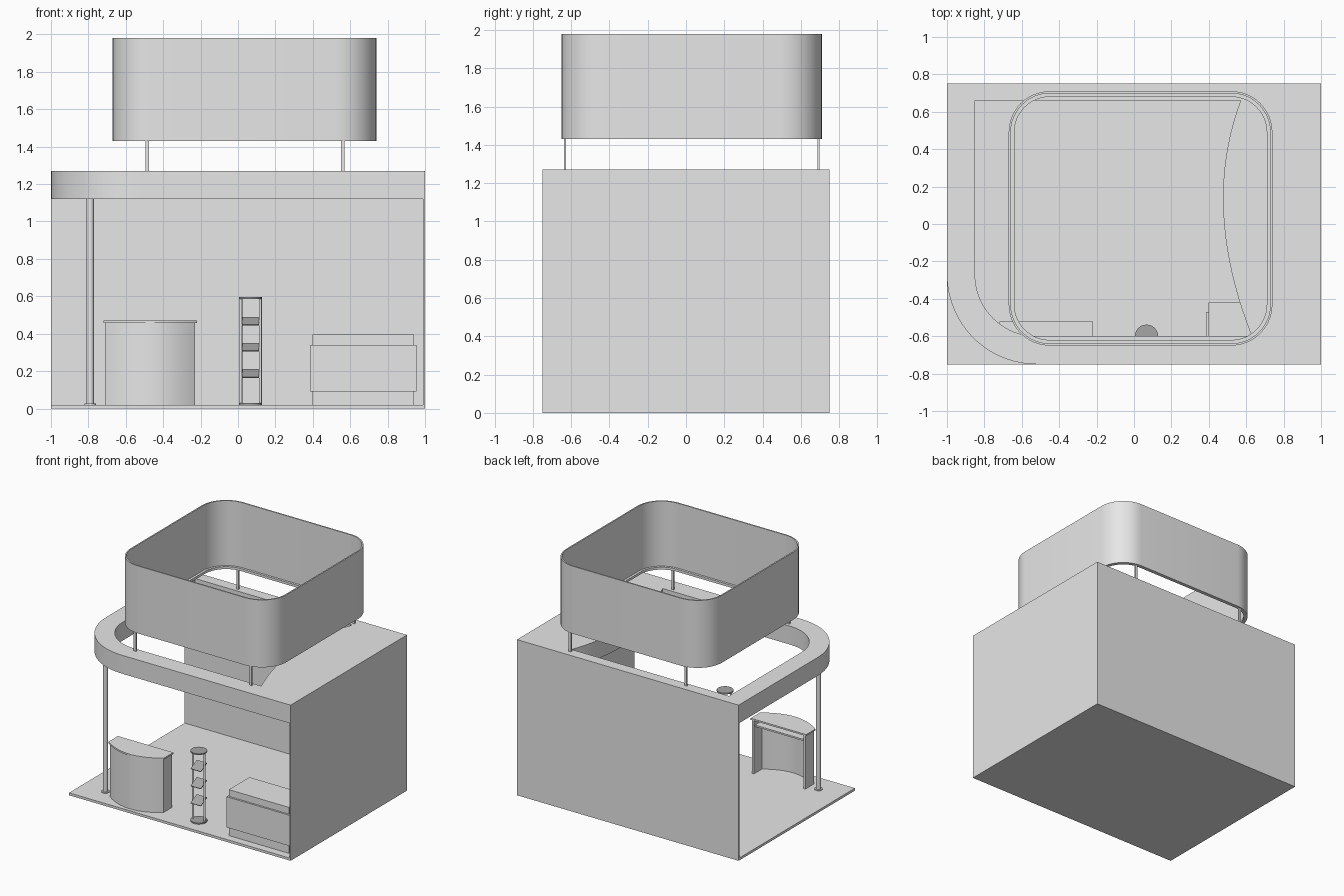
import bpy, bmesh, math
from mathutils import Vector

if "Cube" in bpy.data.objects:
    bpy.data.objects.remove(bpy.data.objects["Cube"])


def material(name, v):
    m = bpy.data.materials.new(name)
    m.diffuse_color = (v, v, v, 1)
    m.use_nodes = True
    m.node_tree.nodes["Principled BSDF"].inputs["Base Color"].default_value = m.diffuse_color
    return m


LIGHT = material("light_grey", 0.8)
DARK = material("dark_grey", 0.38)


def finish(name, bm, mat, smooth=False):
    me = bpy.data.meshes.new(name)
    bmesh.ops.recalc_face_normals(bm, faces=bm.faces)
    bm.to_mesh(me)
    bm.free()
    me.materials.append(mat)
    ob = bpy.data.objects.new(name, me)
    bpy.context.collection.objects.link(ob)
    if smooth:
        bpy.ops.object.select_all(action='DESELECT')
        ob.select_set(True)
        bpy.context.view_layer.objects.active = ob
        bpy.ops.object.shade_smooth_by_angle(angle=math.radians(30))
    return ob


def box(name, x0, x1, y0, y1, z0, z1, mat=LIGHT):
    bm = bmesh.new()
    bmesh.ops.create_cube(bm, size=1)
    for v in bm.verts:
        v.co = Vector(((x0 + x1) / 2 + v.co.x * (x1 - x0),
                       (y0 + y1) / 2 + v.co.y * (y1 - y0),
                       (z0 + z1) / 2 + v.co.z * (z1 - z0)))
    return finish(name, bm, mat)


def cylinder(name, x, y, r, z0, z1, mat=LIGHT, n=32):
    bm = bmesh.new()
    bmesh.ops.create_cone(bm, cap_ends=True, segments=n, radius1=r, radius2=r, depth=z1 - z0)
    bmesh.ops.translate(bm, verts=bm.verts, vec=(x, y, (z0 + z1) / 2))
    return finish(name, bm, mat, True)


def prism(name, loops, z0, z1, mat=LIGHT):
    """Extrude an outline (later loops are holes) from z0 to z1."""
    bm = bmesh.new()
    edges = []
    for loop in loops:
        vs = [bm.verts.new((x, y, z0)) for x, y in loop]
        edges += [bm.edges.new((vs[i - 1], vs[i])) for i in range(len(vs))]
    bmesh.ops.triangle_fill(bm, edges=edges, use_beauty=True, use_dissolve=False)
    ext = bmesh.ops.extrude_face_region(bm, geom=bm.faces[:], use_keep_orig=True)
    top = [g for g in ext["geom"] if isinstance(g, bmesh.types.BMVert)]
    bmesh.ops.translate(bm, verts=top, vec=(0, 0, z1 - z0))
    return finish(name, bm, mat, True)


def arc(cx, cy, r, a0, a1, n=16):
    return [(cx + r * math.cos(math.radians(a0 + (a1 - a0) * i / n)),
             cy + r * math.sin(math.radians(a0 + (a1 - a0) * i / n))) for i in range(n + 1)]


def round_rect(x0, x1, y0, y1, r):
    return (arc(x0 + r, y0 + r, r, 180, 270, 12) + arc(x1 - r, y0 + r, r, 270, 360, 12)
            + arc(x1 - r, y1 - r, r, 0, 90, 12) + arc(x0 + r, y1 - r, r, 90, 180, 12))


def bow(p, m, q, n=20):
    """Parabolic bow from p to q passing through m halfway."""
    c = [2 * m[k] - (p[k] + q[k]) / 2 for k in (0, 1)]
    return [tuple((1 - t) ** 2 * p[k] + 2 * t * (1 - t) * c[k] + t * t * q[k] for k in (0, 1))
            for t in (i / n for i in range(n + 1))]


# Floor and walls
box("floor", -1, 1, -0.75, 0.75, 0, 0.02)
box("back_wall", -1, 1, 0.74, 0.75, 0.02, 1.27)
box("right_wall", 0.99, 1, -0.75, 0.74, 0.02, 1.27)

# Canopy with a rounded corner and a bowed opening
outer = arc(-0.52, -0.27, 0.48, 180, 270, 24) + [(0.99, -0.75), (0.99, 0.74), (-1, 0.74)]
hole = (arc(-0.52, -0.27, 0.33, 180, 270, 24)
        + bow((0.63, -0.6), (0.478, 0.06), (0.57, 0.66)) + [(-0.85, 0.66)])
prism("canopy", [outer, hole], 1.12, 1.27)

# Corner column
cylinder("corner_column", -0.79, -0.58, 0.019, 0.02, 1.12)
cylinder("column_foot", -0.79, -0.58, 0.03, 0.02, 0.027)

# Raised sign ring with its bottom lip and posts
prism("sign_ring", [round_rect(-0.67, 0.74, -0.65, 0.71, 0.22),
                    round_rect(-0.659, 0.729, -0.639, 0.699, 0.209)], 1.43, 1.98)
prism("ring_lip", [round_rect(-0.66, 0.73, -0.64, 0.70, 0.21),
                   round_rect(-0.64, 0.71, -0.62, 0.68, 0.19)], 1.43, 1.45)
for x in (-0.485, 0.56):
    for y in (-0.632, 0.692):
        box("ring_post", x - 0.01, x + 0.01, y - 0.006, y + 0.006, 1.27, 1.44)

# Bowed reception counter, open at the back
prism("counter_top", [[(-0.22, -0.52), (-0.72, -0.52)]
                      + bow((-0.72, -0.64), (-0.47, -0.73), (-0.22, -0.64))], 0.457, 0.47)
shell_out = bow((-0.71, -0.635), (-0.47, -0.722), (-0.23, -0.635))
shell_in = bow((-0.245, -0.627), (-0.47, -0.707), (-0.695, -0.627))
prism("counter_body", [[(-0.71, -0.525)] + shell_out + [(-0.23, -0.525), (-0.245, -0.525)]
                       + shell_in + [(-0.695, -0.525)]], 0.02, 0.457)
prism("counter_shelf", [[(-0.245, -0.54)] + shell_in + [(-0.695, -0.54)]], 0.40, 0.413)

# Leaflet rack
RX, RY = 0.067, -0.60
cylinder("rack_base", RX, RY, 0.062, 0.02, 0.03, DARK)
cylinder("rack_top", RX, RY, 0.062, 0.585, 0.595, DARK)
for s in (-1, 1):
    cylinder("rack_pole", RX + s * 0.052, RY, 0.008, 0.03, 0.585, LIGHT, 16)
for z in (0.187, 0.327, 0.467):
    shelf = box("rack_shelf", -0.046, 0.046, -0.045, 0.045, -0.003, 0.003, DARK)
    shelf.location = (RX, RY, z)
    shelf.rotation_euler.x = math.radians(27)

# Display cabinet: inner case with a wider band around it
box("cabinet_case", 0.397, 0.94, -0.685, -0.42, 0.02, 0.395)
box("cabinet_band", 0.385, 0.955, -0.70, -0.47, 0.09, 0.34)
